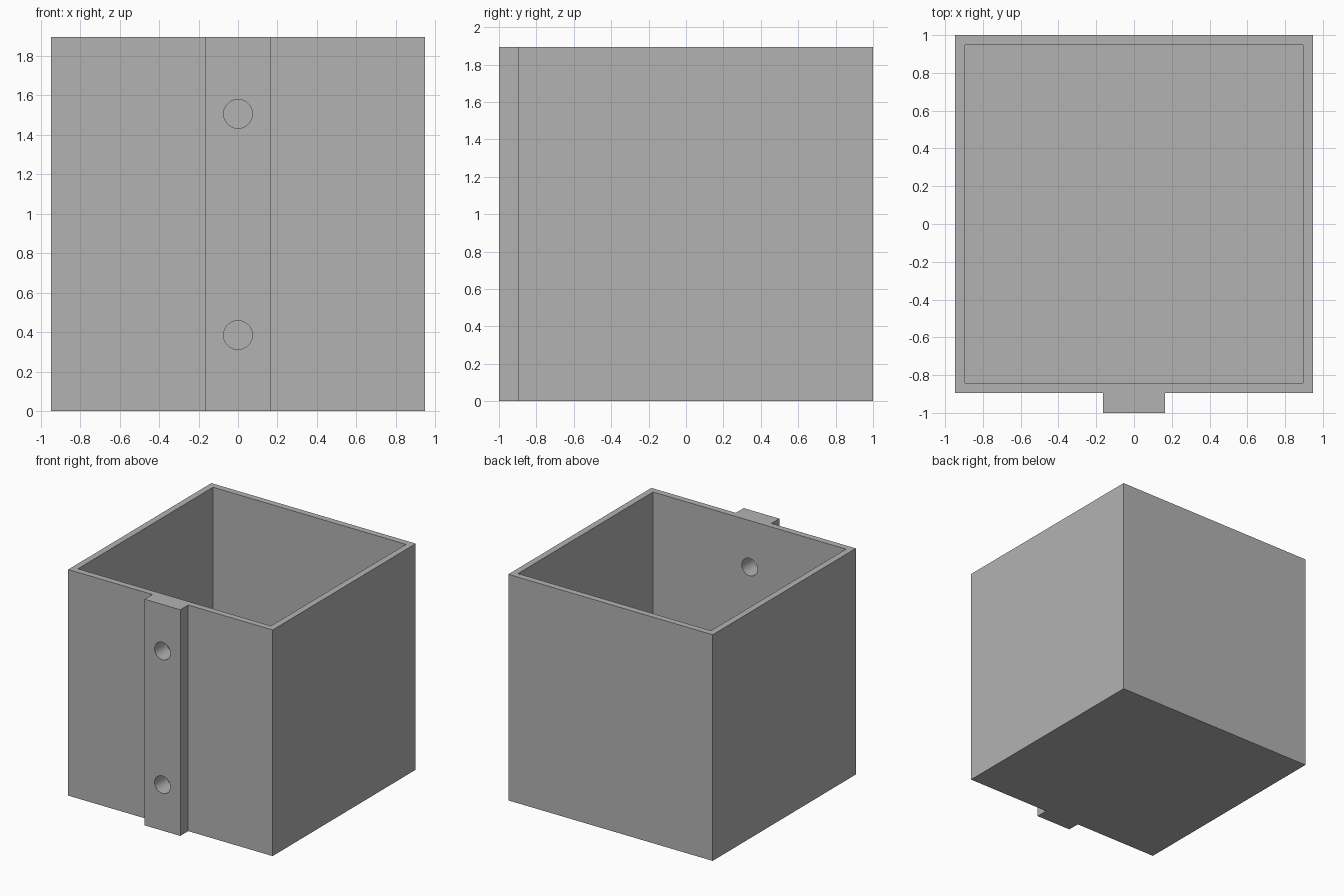
import bpy
import bmesh
from math import radians

cube = bpy.data.objects.get("Cube")
if cube:
    bpy.data.objects.remove(cube, do_unlink=True)

SIDE = 1.895          # outer size of the cube-shaped bin
HALF = SIDE / 2
BACK = 1.0
FRONT = BACK - SIDE
WALL = 0.053
RIB_HALF = 0.165
RIB_FRONT = -1.0
HOLE_RADIUS = 0.073
HOLE_HEIGHTS = (0.385, 1.505)

grey = bpy.data.materials.new("plain grey")
grey.use_nodes = True
colour = (0.45, 0.45, 0.45, 1)
grey.diffuse_color = colour
grey.node_tree.nodes["Principled BSDF"].inputs["Base Color"].default_value = colour


def prism(name, outline, bottom, top):
    """Extrude a counter-clockwise xy outline from bottom to top."""
    bm = bmesh.new()
    base = bm.faces.new([bm.verts.new((x, y, bottom)) for x, y in outline])
    out = bmesh.ops.extrude_face_region(bm, geom=[base], use_keep_orig=True)
    moved = [g for g in out["geom"] if isinstance(g, bmesh.types.BMVert)]
    bmesh.ops.translate(bm, vec=(0, 0, top - bottom), verts=moved)
    bmesh.ops.recalc_face_normals(bm, faces=bm.faces)
    mesh = bpy.data.meshes.new(name)
    bm.to_mesh(mesh)
    bm.free()
    mesh.materials.append(grey)
    obj = bpy.data.objects.new(name, mesh)
    bpy.context.collection.objects.link(obj)
    return obj


def cut(target, cutter):
    """Subtract the cutter from the target, then discard it."""
    cutter.hide_render = True
    mod = target.modifiers.new("cut", "BOOLEAN")
    mod.operation = "DIFFERENCE"
    mod.solver = "EXACT"
    mod.object = cutter
    bpy.ops.object.select_all(action="DESELECT")
    bpy.context.view_layer.objects.active = target
    target.select_set(True)
    bpy.ops.object.modifier_apply(modifier=mod.name)
    bpy.data.objects.remove(cutter, do_unlink=True)


# Bin body with the mounting rib running up the front
half_outline = [(RIB_HALF, RIB_FRONT), (RIB_HALF, FRONT), (HALF, FRONT), (HALF, BACK)]
outline = half_outline + [(-x, y) for x, y in reversed(half_outline)]
bin_body = prism("bin_with_mounting_rib", outline, 0, SIDE)

# Open cavity
ix, y0, y1 = HALF - WALL, FRONT + WALL, BACK - WALL
cut(bin_body, prism("cavity_cutter", [(-ix, y0), (ix, y0), (ix, y1), (-ix, y1)],
                    WALL, SIDE + 0.2))

# Screw holes through the rib and front wall
for z in HOLE_HEIGHTS:
    bpy.ops.mesh.primitive_cylinder_add(vertices=48, radius=HOLE_RADIUS, depth=0.5,
                                        location=(0, FRONT, z),
                                        rotation=(radians(90), 0, 0))
    hole = bpy.context.object
    hole.name = "hole_cutter"
    hole.data.materials.append(grey)
    cut(bin_body, hole)

bpy.ops.object.shade_smooth_by_angle(angle=radians(30))
